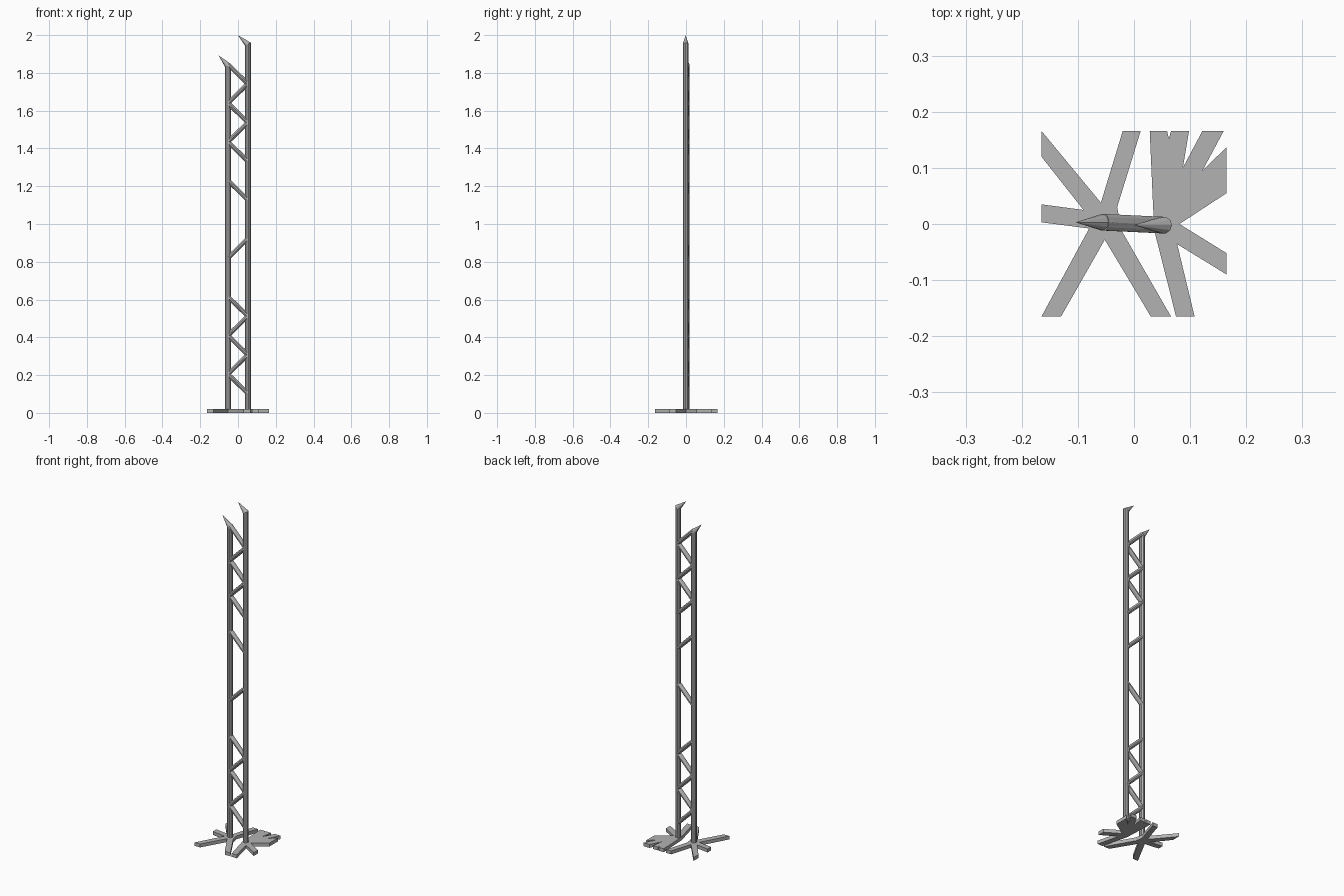
import bpy
import bmesh
from math import cos, sin, pi
from mathutils import Vector

default_cube = bpy.data.objects.get("Cube")
if default_cube:
    bpy.data.objects.remove(default_cube, do_unlink=True)

# One plain grey for the whole structure
grey = bpy.data.materials.new("weathered_grey")
grey.use_nodes = True
colour = (0.45, 0.45, 0.45, 1)
grey.diffuse_color = colour
grey.node_tree.nodes["Principled BSDF"].inputs["Base Color"].default_value = colour

SIDES = 10
RADIUS = 0.0155
STEP = 0.1025          # height of one brace bay
BASE_HEIGHT = 0.02
LEFT_FOOT = Vector((-0.053, 0.003, 0))
RIGHT_FOOT = Vector((0.052, -0.002, 0))


def finish(name, bm):
    """Turn a bmesh into a named flat-shaded object."""
    bmesh.ops.recalc_face_normals(bm, faces=bm.faces)
    mesh = bpy.data.meshes.new(name)
    bm.to_mesh(mesh)
    bm.free()
    mesh.materials.append(grey)
    obj = bpy.data.objects.new(name, mesh)
    bpy.context.collection.objects.link(obj)
    return obj


def ring(bm, centre, axis_a, axis_b):
    """Closed loop of vertices spanned by two axis vectors."""
    angles = [2 * pi * i / SIDES for i in range(SIDES)]
    return [bm.verts.new(centre + axis_a * cos(a) + axis_b * sin(a)) for a in angles]


def bridge(bm, lower, upper):
    for i in range(SIDES):
        j = (i + 1) % SIDES
        bm.faces.new((lower[i], lower[j], upper[j], upper[i]))


def post(name, foot, height, tip):
    """Upright tube with a slanted top drawn out to a leaning point."""
    bm = bmesh.new()
    across, deep = Vector((RADIUS, 0, 0)), Vector((0, RADIUS, 0))
    slant = Vector((RADIUS, 0, RADIUS / 2))
    bottom = ring(bm, foot, across, deep)
    top = ring(bm, foot + Vector((0, 0, height)), slant, deep)
    bridge(bm, bottom, top)
    bm.faces.new(bottom)
    apex = bm.verts.new(tip)
    for i in range(SIDES):
        bm.faces.new((top[i], top[(i + 1) % SIDES], apex))
    finish(name, bm)


def brace(name, start, end):
    """Diagonal strut, flattened in the plane of the posts."""
    bm = bmesh.new()
    along = (end - start).normalized()
    deep = Vector((0, RADIUS, 0))
    thick = along.cross(Vector((0, 1, 0))).normalized() * RADIUS * 0.75
    first = ring(bm, start, thick, deep)
    last = ring(bm, end, thick, deep)
    bridge(bm, first, last)
    bm.faces.new(first)
    bm.faces.new(last)
    finish(name, bm)


def base_plate(name, outline):
    """Flat star-shaped foot extruded from an outline in thousandths."""
    bm = bmesh.new()
    face = bm.faces.new([bm.verts.new((x / 1000, y / 1000, 0)) for x, y in outline])
    raised = bmesh.ops.extrude_face_region(bm, geom=[face], use_keep_orig=True)
    verts = [v for v in raised["geom"] if isinstance(v, bmesh.types.BMVert)]
    bmesh.ops.translate(bm, verts=verts, vec=(0, 0, BASE_HEIGHT))
    bmesh.ops.triangulate(bm, faces=[f for f in bm.faces if len(f.verts) > 4])
    finish(name, bm)


# Posts with pointed tops
post("right_post", LEFT_FOOT, 1.839, Vector((-0.104, 0.003, 1.894)))
post("left_post", RIGHT_FOOT, 1.952, Vector((0, -0.002, 2)))

# Zigzag braces: even levels meet one post, odd levels the other
for level in (1, 2, 3, 4, 5, 8, 11, 13, 14, 15, 16, 17):
    ends = []
    for n in (level, level + 1):
        foot = RIGHT_FOOT if n % 2 else LEFT_FOOT
        ends.append(foot + Vector((0, 0, n * STEP)))
    brace(f"brace_{level}", *ends)

# Splayed feet, trimmed to a square footprint
base_plate("right_foot", [
    (-165, 166), (-165, 120), (-90, 25), (-165, 35), (-165, 3),
    (-80, -8), (-165, -165), (-130, -165), (-52, -28), (30, -165),
    (66, -165), (-22, -12), (-30, 30), (12, 166), (-20, 166), (-59, 38)])
base_plate("left_foot", [
    (37, -15), (75, -165), (108, -165), (77, -36), (165, -90),
    (165, -52), (81, 0), (165, 55), (165, 137), (122, 95),
    (160, 166), (122, 166), (87, 100), (98, 166), (66, 166),
    (62, 152), (59, 166), (28, 166), (34, 30)])
